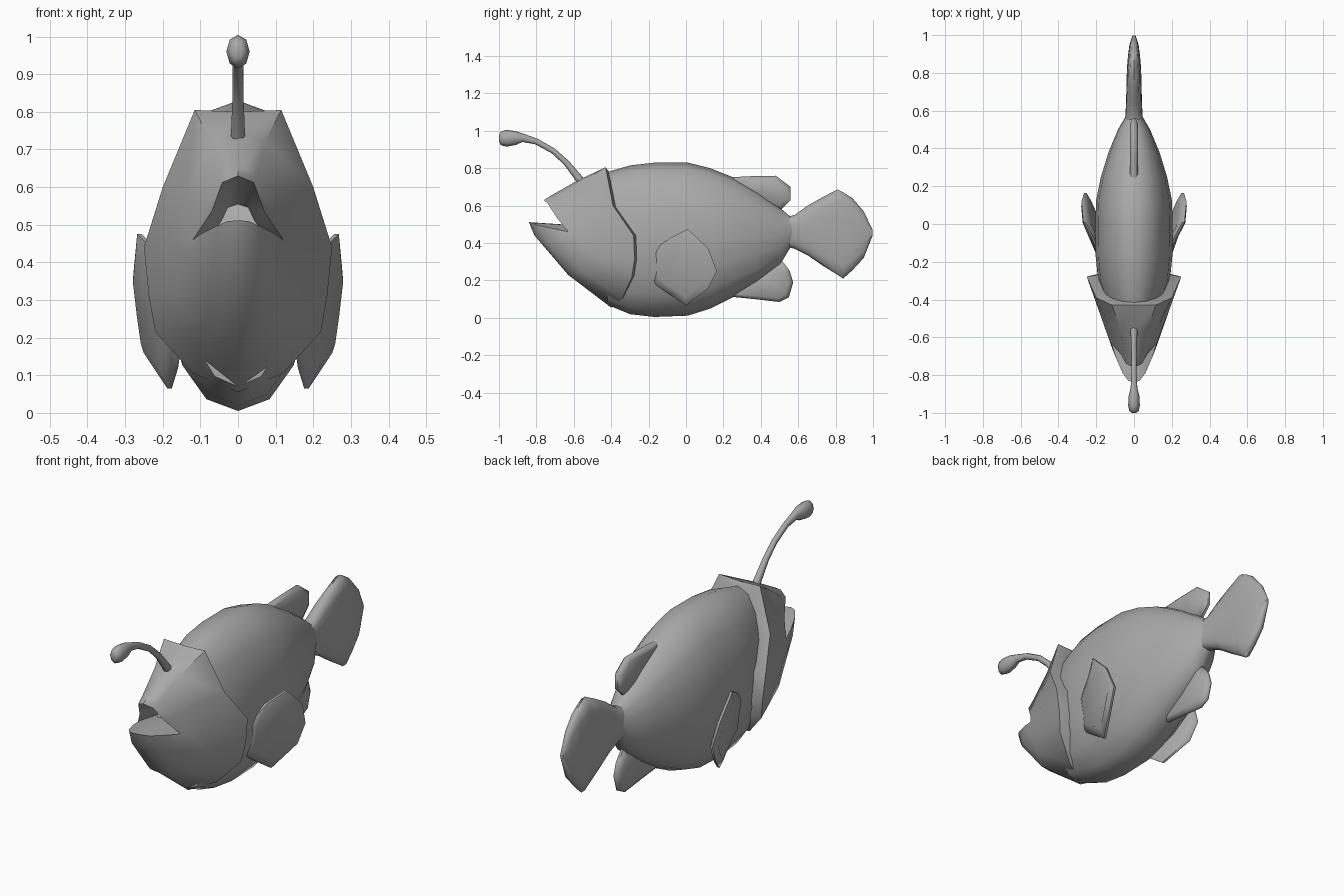
import bpy, bmesh, math
from mathutils import Vector

cube = bpy.data.objects.get("Cube")
if cube:
    bpy.data.objects.remove(cube, do_unlink=True)

grey = bpy.data.materials.new("plain_grey")
grey.use_nodes = True
COLOUR = (0.40, 0.40, 0.40, 1)
grey.diffuse_color = COLOUR
bsdf = grey.node_tree.nodes["Principled BSDF"]
bsdf.inputs["Base Color"].default_value = COLOUR
bsdf.inputs["Roughness"].default_value = 0.6


def loft(name, rings, angle=45):
    """Skin a list of equal-length point rings and cap both ends."""
    bm = bmesh.new()
    loops = [[bm.verts.new(p) for p in ring] for ring in rings]
    n = len(loops[0])
    for a, b in zip(loops, loops[1:]):
        for i in range(n):
            j = (i + 1) % n
            bm.faces.new((a[i], a[j], b[j], b[i]))
    bm.faces.new(loops[0])
    bm.faces.new(loops[-1][::-1])
    bmesh.ops.recalc_face_normals(bm, faces=bm.faces)
    mesh = bpy.data.meshes.new(name)
    bm.to_mesh(mesh)
    bm.free()
    mesh.materials.append(grey)
    ob = bpy.data.objects.new(name, mesh)
    bpy.context.collection.objects.link(ob)
    bpy.ops.object.select_all(action='DESELECT')
    ob.select_set(True)
    bpy.context.view_layer.objects.active = ob
    bpy.ops.object.shade_smooth_by_angle(angle=math.radians(angle))
    return ob


def oval(y, top, bottom, half, power=0.92, sides=16):
    """Upright rounded section across the body at y."""
    ring = []
    for i in range(sides):
        a = 2 * math.pi * i / sides
        s, c = math.sin(a), math.cos(a)
        x = math.copysign(abs(s) ** power, s) * half
        ring.append((x, y, (top + bottom) / 2 + c * (top - bottom) / 2))
    return ring


def mirrored(half):
    """Complete a ring from its left half, top to bottom."""
    return half + [(-x, y, z) for x, y, z in half[-2:0:-1]]


def fin(name, outline, thick, inset=0.78):
    """Pillow-shaped fin: thin rim, thicker inset middle on both sides."""
    pts = [Vector(p) for p in outline]
    mid = sum(pts, Vector()) / len(pts)

    def layer(scale, dx):
        return [mid + (p - mid) * scale + Vector((dx, 0, 0)) for p in pts]
    return loft(name, [layer(inset, thick), layer(1, thick * 0.3),
                       layer(1, -thick * 0.3), layer(inset, -thick)], 60)


# Body: y, top, bottom, half width
loft("body", [oval(*s) for s in (
    (-0.42, 0.78, 0.07, 0.15), (-0.30, 0.815, 0.02, 0.19),
    (-0.17, 0.83, 0.005, 0.203), (0.01, 0.83, 0.012, 0.205),
    (0.13, 0.80, 0.05, 0.20), (0.25, 0.752, 0.11, 0.175),
    (0.38, 0.675, 0.19, 0.135), (0.50, 0.59, 0.28, 0.085),
    (0.56, 0.54, 0.38, 0.05), (0.60, 0.54, 0.38, 0.03))])

# Tail fin
loft("tail_fin", [oval(*s, power=0.6) for s in (
    (0.54, 0.54, 0.38, 0.05), (0.58, 0.55, 0.37, 0.045),
    (0.65, 0.60, 0.335, 0.042), (0.73, 0.645, 0.28, 0.04),
    (0.81, 0.687, 0.23, 0.038), (0.84, 0.672, 0.21, 0.036),
    (0.89, 0.64, 0.255, 0.032), (0.95, 0.57, 0.32, 0.024),
    (0.998, 0.47, 0.44, 0.008))], 60)

# Head: rings from the lips back to the flared gill edge
lip = [(0, -0.76, 0.63), (0.042, -0.74, 0.612), (0.07, -0.69, 0.535), (0.12, -0.63, 0.46),
       (0.095, -0.71, 0.478), (0.06, -0.79, 0.495), (0.03, -0.83, 0.509), (0, -0.84, 0.512)]
chin = [(0, -0.72, 0.655), (0.05, -0.70, 0.63), (0.09, -0.64, 0.54), (0.135, -0.59, 0.455),
        (0.115, -0.66, 0.425), (0.075, -0.75, 0.42), (0.035, -0.80, 0.435), (0, -0.81, 0.44)]
cheek = [(0, -0.57, 0.74), (0.07, -0.57, 0.72), (0.135, -0.53, 0.58), (0.185, -0.46, 0.45),
         (0.175, -0.49, 0.33), (0.13, -0.56, 0.25), (0.06, -0.62, 0.23), (0, -0.63, 0.23)]
gill = [(0, -0.43, 0.80), (0.115, -0.43, 0.805), (0.20, -0.39, 0.60), (0.25, -0.28, 0.44),
        (0.237, -0.275, 0.31), (0.22, -0.29, 0.215), (0.12, -0.34, 0.105), (0, -0.40, 0.055)]
gill_inner = [(x * 0.72, y + 0.015, 0.43 + (z - 0.43) * 0.95) for x, y, z in gill]
throat = [(x * 0.65, y + (-0.5 - y) * 0.7, z + (0.48 - z) * 0.5) for x, y, z in lip]
loft("head", [mirrored(r) for r in (throat, lip, chin, cheek, gill, gill_inner)], 50)

# Upper and lower rear fins
fin("dorsal_fin", [(0, y, z) for y, z in (
    (0.22, 0.75), (0.33, 0.757), (0.48, 0.76), (0.56, 0.70),
    (0.56, 0.63), (0.51, 0.58), (0.36, 0.64))], 0.022)
fin("anal_fin", [(0, y, z) for y, z in (
    (0.22, 0.115), (0.37, 0.10), (0.50, 0.085), (0.55, 0.11),
    (0.573, 0.19), (0.555, 0.25), (0.51, 0.31), (0.36, 0.25))], 0.022)

# Side fins, flaring outward to the rear
side = [(0.18, -0.18, 0.36), (0.215, -0.08, 0.43), (0.262, 0.01, 0.475), (0.272, 0.12, 0.37),
        (0.258, 0.165, 0.25), (0.245, 0.12, 0.16), (0.182, 0.0, 0.065),
        (0.165, -0.08, 0.12), (0.155, -0.18, 0.19)]
for label, sign in (("left", 1), ("right", -1)):
    fin(label + "_pectoral_fin", [(sign * x, y, z) for x, y, z in side], 0.02)

# Lure: curved stalk ending in a bulb (y, z, half width, half height)
path = [(-0.54, 0.70, 0.022, 0.025), (-0.58, 0.755, 0.018, 0.02), (-0.64, 0.83, 0.015, 0.016),
        (-0.71, 0.893, 0.014, 0.015), (-0.80, 0.943, 0.014, 0.016), (-0.87, 0.962, 0.018, 0.022),
        (-0.91, 0.962, 0.028, 0.037), (-0.96, 0.960, 0.031, 0.045), (-0.99, 0.960, 0.025, 0.036),
        (-1.0, 0.960, 0.012, 0.018)]
rings = []
for k, (y, z, w, h) in enumerate(path):
    a, b = path[max(k - 1, 0)], path[min(k + 1, len(path) - 1)]
    t = Vector((0, b[0] - a[0], b[1] - a[1])).normalized()
    up = Vector((0, t.z, -t.y))
    rings.append([Vector((0, y, z)) + Vector((w * math.sin(u), 0, 0)) + up * h * math.cos(u)
                  for u in (math.pi * i / 4 for i in range(8))])
loft("lure", rings, 60)
